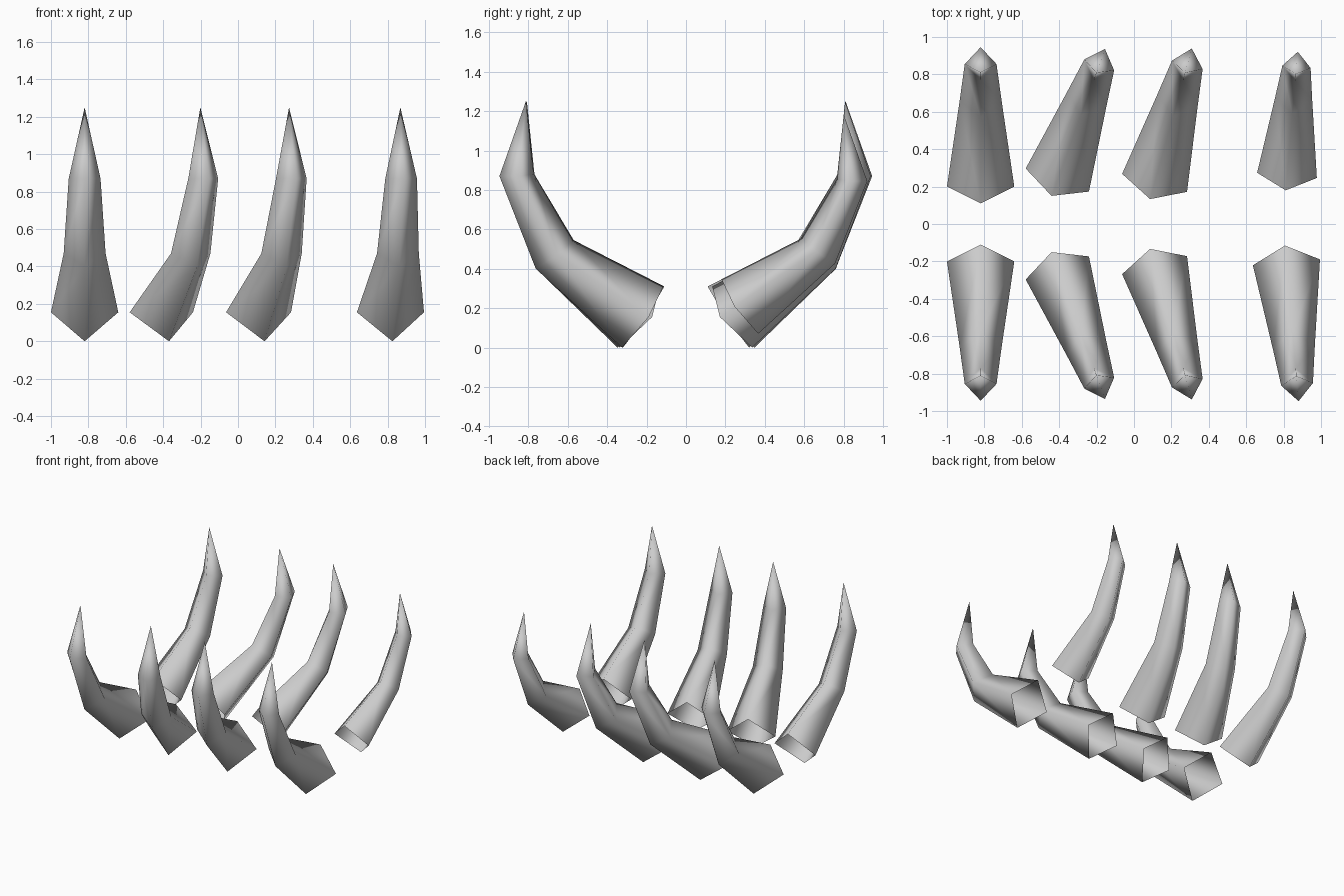
import bpy, bmesh, math
from mathutils import Matrix, Vector

cube = bpy.data.objects.get("Cube")
if cube:
    bpy.data.objects.remove(cube, do_unlink=True)

# One grey horn material
horn = bpy.data.materials.new("horn_grey")
horn.use_nodes = True
grey = (0.6, 0.6, 0.6, 1)
horn.diffuse_color = grey
horn.node_tree.nodes["Principled BSDF"].inputs["Base Color"].default_value = grey

# Claw rings: inner (y, z), outer (y, z), side (y, z), half width
RINGS = [
    ((0.09, 0.31), (-0.12, 0.0), (0.0, 0.155), 0.18),
    ((-0.37, 0.545), (-0.56, 0.40), (-0.46, 0.47), 0.112),
    ((-0.57, 0.88), (-0.745, 0.87), (-0.655, 0.87), 0.085),
]
TIP = (0, -0.61, 1.25)


def claw(name, x, y, z, angle, size=1.0, back=False):
    """Open-based, four-sided curved claw ending in a point."""
    bm = bmesh.new()
    rings = []
    for inner, outer, side, half in RINGS:
        points = [(0, *inner), (half, *side), (0, *outer), (-half, *side)]
        rings.append([bm.verts.new(p) for p in points])
    tip = bm.verts.new(TIP)

    # Walls wound to face outwards
    for i in range(4):
        j = (i + 1) % 4
        for low, high in zip(rings, rings[1:]):
            bm.faces.new((low[j], low[i], high[i], high[j]))
        bm.faces.new((rings[-1][j], rings[-1][i], tip))

    # Turn and place the claw, mirroring it for the back row
    place = Matrix.Translation(Vector((x, y, z)))
    place = place @ Matrix.Rotation(math.radians(angle), 4, "Z") @ Matrix.Scale(size, 4)
    if back:
        place = Matrix.Diagonal((1, -1, 1, 1)) @ place
    bm.transform(place)
    if back:
        bmesh.ops.reverse_faces(bm, faces=bm.faces[:])
    for face in bm.faces:
        face.smooth = True

    mesh = bpy.data.meshes.new(name)
    bm.to_mesh(mesh)
    bm.free()
    mesh.materials.append(horn)
    bpy.context.collection.objects.link(bpy.data.objects.new(name, mesh))


# Front and back rows, from the right side to the left
PLACES = [
    ("right_outer", -0.82, -0.2, 0),
    ("right_inner", -0.41, -0.235, 20),
    ("left_inner", 0.11, -0.22, 15.5),
    ("left_outer", 0.815, -0.205, 5),
]
for label, x, y, angle in PLACES:
    claw("front_claw_" + label, x, y, 0, angle)
    if label != "left_outer":
        claw("back_claw_" + label, x, y, 0, angle, back=True)
# The last back claw is smaller
claw("back_claw_left_outer", 0.818, -0.26, 0.07, 5, size=0.89, back=True)
